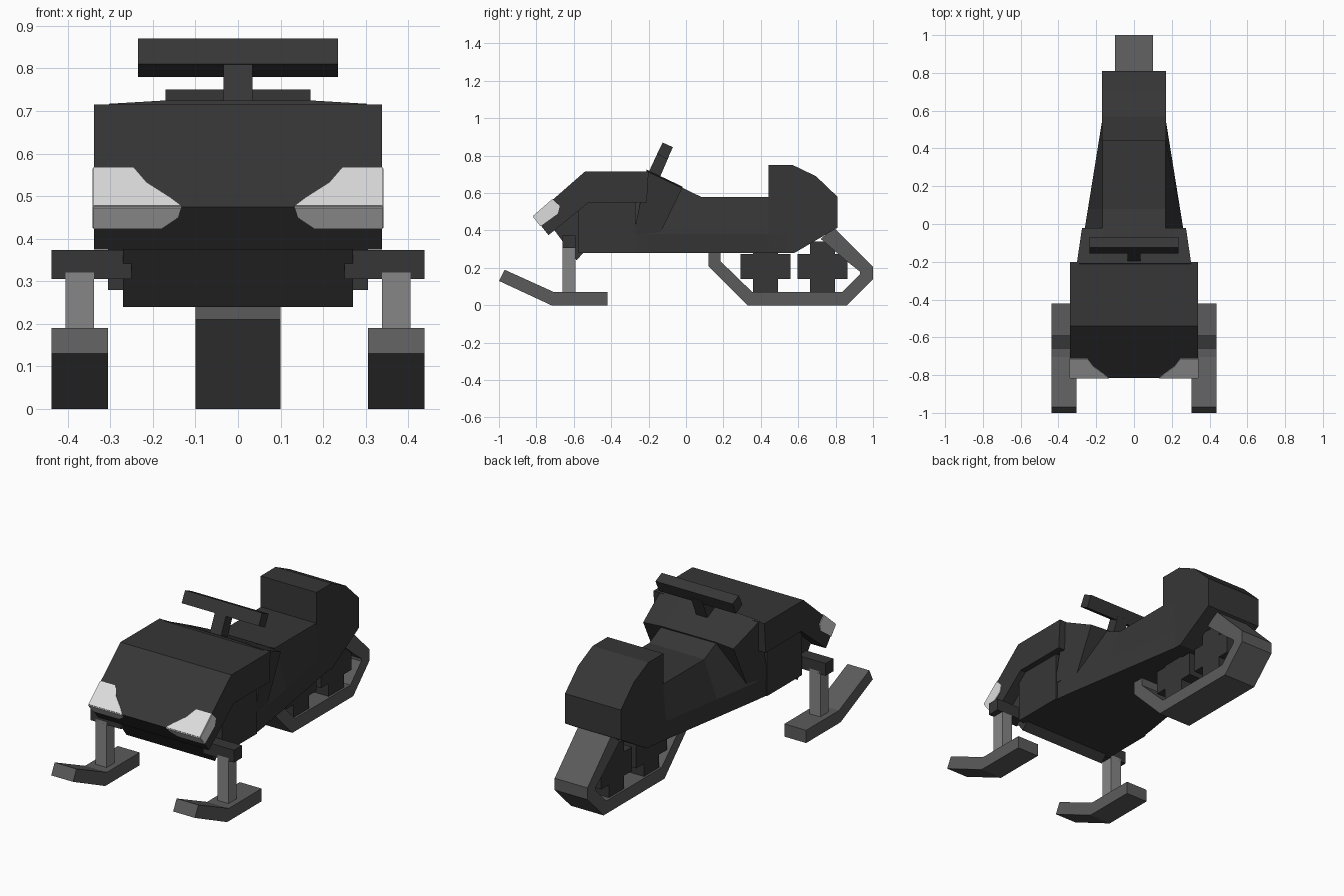
import bpy, bmesh
from mathutils import Vector

if "Cube" in bpy.data.objects:
    bpy.data.objects.remove(bpy.data.objects["Cube"])


def material(name, value):
    m = bpy.data.materials.new(name)
    m.diffuse_color = (value, value, value, 1)
    m.use_nodes = True
    m.node_tree.nodes["Principled BSDF"].inputs["Base Color"].default_value = m.diffuse_color
    return m


BLACK = material("charcoal", 0.037)
GREY = material("dark_grey", 0.105)
STEEL = material("steel_grey", 0.24)
LAMP = material("lamp_white", 0.72)


def loft(name, rings, mat):
    """Skin a list of equal-length closed rings and cap both ends."""
    bm = bmesh.new()
    vs = [[bm.verts.new(p) for p in ring] for ring in rings]
    n = len(vs[0])
    for a, b in zip(vs, vs[1:]):
        for i in range(n):
            j = (i + 1) % n
            bm.faces.new((a[i], a[j], b[j], b[i]))
    bm.faces.new(vs[0])
    bm.faces.new(vs[-1][::-1])
    bmesh.ops.recalc_face_normals(bm, faces=bm.faces)
    me = bpy.data.meshes.new(name)
    bm.to_mesh(me)
    bm.free()
    me.materials.append(mat)
    ob = bpy.data.objects.new(name, me)
    bpy.context.collection.objects.link(ob)
    return ob


def prism(name, side, x0, x1, mat):
    """Extrude a (y, z) side profile from x0 to x1."""
    return loft(name, [[(x, y, z) for y, z in side] for x in (x0, x1)], mat)


def box(name, x0, x1, y0, y1, z0, z1, mat):
    return prism(name, [(y0, z0), (y1, z0), (y1, z1), (y0, z1)], x0, x1, mat)


def plate(name, pts, normal, mat, t=0.004):
    """Thin painted plate lying on a face."""
    n = Vector(normal).normalized() * t
    return loft(name, [[Vector(p) - n * 0.5 for p in pts],
                       [Vector(p) + n for p in pts]], mat)


# Hood shell, nose underneath and front side panels
prism("hood", [(-0.815, 0.475), (-0.54, 0.715), (-0.20, 0.715), (-0.21, 0.55),
               (-0.52, 0.55), (-0.735, 0.375)], -0.338, 0.338, BLACK)
prism("nose", [(-0.71, 0.41), (-0.585, 0.24), (-0.55, 0.28), (-0.28, 0.28),
               (-0.28, 0.56), (-0.53, 0.56)], -0.27, 0.27, BLACK)
box("front_panel", -0.305, 0.305, -0.575, -0.27, 0.28, 0.60, BLACK)

# Tapered tunnel: vertical sills, sides leaning in to a narrow top
stations = [(-0.27, 0.298, 0.70), (-0.20, 0.289, 0.715), (0.08, 0.244, 0.58),
            (0.44, 0.186, 0.58), (0.54, 0.17, 0.58), (0.58, 0.17, 0.58)]
loft("tunnel_body", [[(-w, y, 0.28), (w, y, 0.28), (w, y, 0.38), (0.168, y, zt),
                      (-0.168, y, zt), (-w, y, 0.38)] for y, w, zt in stations], BLACK)

# Cowl behind the hood, narrowing to the rear
loft("cowl", [[(-w, yb, 0.38), (w, yb, 0.38), (w, yt, zt - 0.008), (0.168, yt, zt),
               (-0.168, yt, zt), (-w, yt, zt - 0.008)]
              for yb, yt, w, zt in [(-0.28, -0.21, 0.303, 0.725),
                                    (-0.14, -0.02, 0.275, 0.635)]], BLACK)

# Seat back and tail
prism("seat", [(0.44, 0.50), (0.44, 0.75), (0.57, 0.75), (0.695, 0.69), (0.81, 0.58),
               (0.81, 0.415), (0.58, 0.28), (0.50, 0.28)], -0.17, 0.17, BLACK)

# Handlebar and stem
prism("handlebar", [(-0.125, 0.87), (-0.07, 0.845), (-0.10, 0.78), (-0.155, 0.81)],
      -0.235, 0.235, BLACK)
prism("handlebar_stem", [(-0.135, 0.85), (-0.09, 0.80), (-0.15, 0.66), (-0.205, 0.70)],
      -0.034, 0.034, BLACK)

# Skis, struts, brackets and headlights, repeated on both sides
front_n, under_n = (0, -0.24, 0.275), (0, -0.10, -0.08)
for s, side in ((1, "right"), (-1, "left")):
    prism("ski_" + side, [(-1.0, 0.13), (-0.72, 0), (-0.42, 0), (-0.42, 0.07),
                          (-0.705, 0.07), (-0.97, 0.19)], s * 0.305, s * 0.438, GREY)
    box("ski_strut_" + side, s * 0.338, s * 0.405, -0.66, -0.59, 0.06, 0.32, STEEL)
    box("ski_bracket_" + side, s * 0.25, s * 0.438, -0.66, -0.59, 0.305, 0.373, BLACK)
    upper = [(0.34, 0.565), (0.245, 0.565), (0.215, 0.53), (0.16, 0.495), (0.133, 0.475),
             (0.34, 0.475)]
    lower = [(0.34, 0.475), (0.133, 0.475), (0.14, 0.452), (0.18, 0.425), (0.34, 0.425)]
    plate("headlight_upper_" + side,
          [(s * x, -0.815 + (z - 0.475) * 0.275 / 0.24, z) for x, z in upper], front_n, LAMP)
    plate("headlight_lower_" + side,
          [(s * x, -0.815 + (0.475 - z) * 0.8, z) for x, z in lower], under_n, LAMP)
    plate("headlight_end_" + side,
          [(s * 0.338, y, z) for y, z in [(-0.815, 0.475), (-0.712, 0.565), (-0.675, 0.53),
                                          (-0.685, 0.49), (-0.775, 0.425)]], (s, 0, 0), LAMP)

# Track belt running around the wheels
prism("track", [(0.12, 0.30), (0.12, 0.21), (0.33, 0), (0.86, 0), (1.0, 0.14), (1.0, 0.205),
                (0.79, 0.415), (0.72, 0.355), (0.86, 0.235), (0.93, 0.18), (0.93, 0.165),
                (0.835, 0.07), (0.355, 0.07), (0.185, 0.235), (0.185, 0.30)],
      -0.10, 0.10, GREY)

# Blocky cross-shaped track wheels
for i, y in enumerate((0.425, 0.73)):
    a, b, c = 0.066, 0.134, 0.207
    cross = [(-b, -a), (-a, -a), (-a, -b - 0.01), (a, -b - 0.01), (a, -a), (b, -a),
             (b, a), (a, a), (a, b), (-a, b), (-a, a), (-b, a)]
    prism("track_wheel_%d" % (i + 1), [(y + u, c + v) for u, v in cross], -0.088, 0.088, BLACK)
